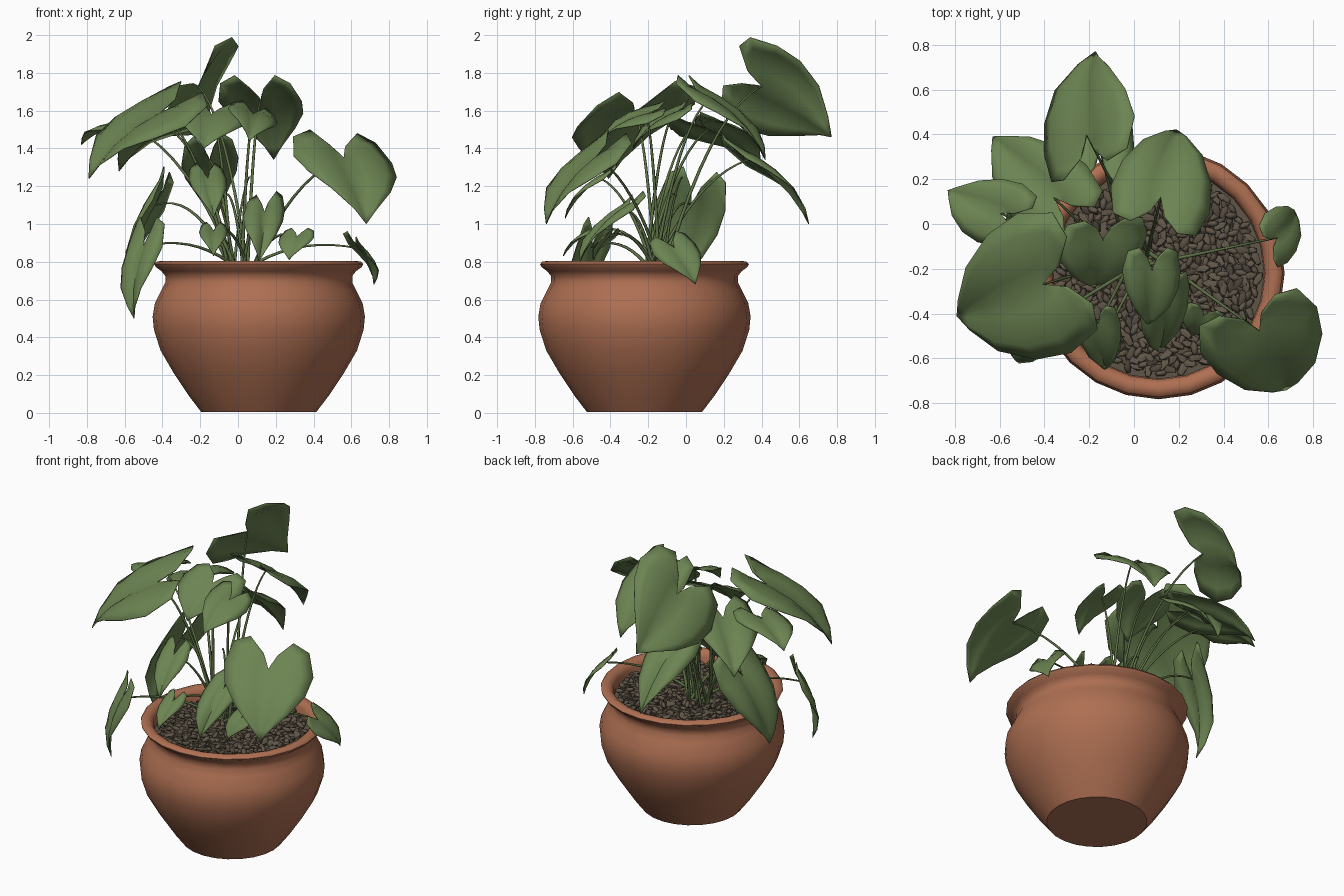
import bpy, bmesh, math, random
from mathutils import Vector, Matrix

if "Cube" in bpy.data.objects:
    bpy.data.objects.remove(bpy.data.objects["Cube"])

random.seed(4)


def material(name, rgb):
    m = bpy.data.materials.new(name)
    m.diffuse_color = (*rgb, 1)
    m.use_nodes = True
    m.node_tree.nodes["Principled BSDF"].inputs["Base Color"].default_value = m.diffuse_color
    return m


TERRACOTTA = material("terracotta", (0.425, 0.16, 0.085))
LEAF = material("leaf green", (0.15, 0.23, 0.085))
STEM = material("stem green", (0.11, 0.165, 0.06))
PEBBLE = material("brown pebbles", (0.118, 0.092, 0.065))
CENTRE = Vector((0.11, -0.22, 0))


def finish(bm, name, mat, smooth=None):
    mesh = bpy.data.meshes.new(name)
    bm.to_mesh(mesh)
    bm.free()
    mesh.materials.append(mat)
    ob = bpy.data.objects.new(name, mesh)
    bpy.context.collection.objects.link(ob)
    if smooth:
        bpy.ops.object.select_all(action='DESELECT')
        ob.select_set(True)
        bpy.context.view_layer.objects.active = ob
        bpy.ops.object.shade_smooth_by_angle(angle=math.radians(smooth))
    return ob


def lathe(name, profile, mat, sides=24):
    bm = bmesh.new()
    vs = [bm.verts.new(CENTRE + Vector((r, 0, z))) for r, z in profile]
    es = [bm.edges.new(p) for p in zip(vs, vs[1:])]
    bmesh.ops.spin(bm, geom=vs + es, cent=CENTRE, axis=(0, 0, 1),
                   angle=2 * math.pi, steps=sides, use_merge=True)
    bmesh.ops.remove_doubles(bm, verts=bm.verts, dist=1e-4)
    bmesh.ops.recalc_face_normals(bm, faces=bm.faces)
    return finish(bm, name, mat, 50)


# Pot: outer belly, neck, rolled rim and inner wall
lathe("pot", [(0, 0.005), (0.305, 0.005), (0.37, 0.09), (0.45, 0.21), (0.52, 0.33),
              (0.555, 0.44), (0.562, 0.51), (0.55, 0.58), (0.515, 0.65),
              (0.495, 0.69), (0.495, 0.725), (0.515, 0.75), (0.545, 0.772),
              (0.553, 0.787), (0.542, 0.8), (0.515, 0.805), (0.49, 0.795), (0.475, 0.77),
              (0.47, 0.70)], TERRACOTTA)

# Soil bed and the long pebbles scattered over it
lathe("soil", [(0, 0.725), (0.475, 0.715)], PEBBLE)
bm = bmesh.new()
for i in range(560):
    r, a = 0.445 * math.sqrt((i + 0.5) / 560), i * 2.39996
    pos = CENTRE + Vector((r * math.cos(a), r * math.sin(a), random.uniform(0.725, 0.75)))
    s = random.uniform(0.8, 1.2)
    turn = (Matrix.Rotation(random.uniform(0, math.pi), 4, 'Z')
            @ Matrix.Rotation(random.uniform(-0.5, 0.5), 4, 'Y')
            @ Matrix.Rotation(random.uniform(-0.5, 0.5), 4, 'X'))
    bmesh.ops.create_icosphere(bm, subdivisions=1, radius=1, matrix=Matrix.Translation(pos)
                               @ turn @ Matrix.Diagonal((0.038 * s, 0.018 * s, 0.015, 1)))
finish(bm, "pebbles", PEBBLE, 45)

# Heart outline of one half leaf: along the midrib, across, and the midrib point it joins
HEART = [(0, 0, 0), (-0.22, 0.16, 0), (-0.42, 0.48, 0), (-0.33, 0.84, 0), (0, 1, 0.08),
         (0.3, 0.9, 0.32), (0.6, 0.6, 0.6), (0.85, 0.22, 0.85), (1, 0, 1)]


def leaf(name, notch, tip, side, arch=0.1):
    n, side = Vector(notch), Vector(side)
    axis = Vector(tip) - n
    up = axis.cross(side).normalized()
    if up.z < 0:
        up = -up
    size = axis.length
    bm = bmesh.new()
    steps = 4
    for s in (1, -1):
        rows = []
        for u, v, m in HEART:
            row = []
            for k in range(steps + 1):
                t = k / steps
                uu, vv = m + (u - m) * t, v * t
                h = size * (arch * 4 * max(uu, -0.2) * (1 - uu) * 0.8
                            + 0.08 * math.sin(vv * math.pi * 0.9)
                            - 0.06 * vv * vv)
                row.append(bm.verts.new(n + axis * uu + side * s * vv + up * h))
            rows.append(row)
        for a, b in zip(rows, rows[1:]):
            for k in range(steps):
                quad = [a[k], a[k + 1], b[k + 1], b[k]]
                bm.faces.new(quad if s > 0 else quad[::-1])
    bmesh.ops.remove_doubles(bm, verts=bm.verts, dist=1e-4)
    bmesh.ops.dissolve_degenerate(bm, edges=bm.edges, dist=1e-5)
    bmesh.ops.recalc_face_normals(bm, faces=bm.faces)
    ob = finish(bm, name, LEAF, 60)
    mod = ob.modifiers.new("thickness", 'SOLIDIFY')
    mod.thickness = 0.005
    mod.offset = 0


def stalk(name, end, radius=0.008):
    # Arching stalk from the root crown to the notch of the leaf
    end = Vector(end)
    base = Vector((0.02 + random.uniform(-0.06, 0.06), -0.16 + random.uniform(-0.06, 0.06), 0.71))
    mid = base.lerp(end, 0.45)
    mid.z = end.z + 0.08 if end.z < 1.2 else base.z + (end.z - base.z) * 0.85
    cu = bpy.data.curves.new(name, 'CURVE')
    cu.dimensions = '3D'
    cu.bevel_depth = radius
    cu.bevel_resolution = 1
    cu.use_fill_caps = True
    sp = cu.splines.new('POLY')
    count = 10
    sp.points.add(count)
    for i in range(count + 1):
        t = i / count
        p = base * (1 - t) ** 2 + mid * 2 * t * (1 - t) + end * t * t
        sp.points[i].co = (*p, 1)
        sp.points[i].radius = 1.3 - 0.7 * t
    cu.materials.append(STEM)
    bpy.context.collection.objects.link(bpy.data.objects.new(name, cu))


# Tall leaves: notch, tip, half-width vector
TALL = [
    ((-0.21, 0.40, 1.73), (-0.17, 0.77, 1.46), (0.20, 0.09, 0.22)),
    ((0.12, 0.12, 1.66), (0.19, 0.42, 1.34), (0.22, -0.06, 0.0)),
    ((-0.36, 0.12, 1.50), (-0.63, 0.39, 1.28), (0.14, 0.15, 0.02)),
    ((-0.15, 0.33, 1.34), (-0.12, 0.65, 1.00), (0.15, 0.0, 0.02)),
    ((-0.60, 0.05, 1.53), (-0.83, 0.15, 1.42), (0.10, 0.13, 0.02)),
    ((-0.14, -0.07, 1.58), (-0.18, -0.28, 1.40), (0.20, 0.02, -0.02)),
    ((0.08, -0.21, 1.58), (0.06, -0.45, 1.44), (0.13, 0.0, -0.04)),
    ((0.56, -0.48, 1.35), (0.68, -0.74, 1.00), (0.26, 0.10, -0.02)),
    ((-0.41, -0.27, 1.59), (-0.79, -0.41, 1.24), (0.12, -0.31, -0.06)),
]
# Low leaves near the soil and hanging over the rim
LOW = [
    ((0.14, -0.35, 1.06), (0.11, -0.56, 0.80), (0.11, 0.06, 0.02)),
    ((0.64, -0.06, 0.87), (0.72, 0.05, 0.68), (0.05, -0.11, -0.03)),
    ((0.31, -0.41, 0.93), (0.27, -0.49, 0.81), (0.09, -0.03, 0.0)),
    ((-0.16, -0.45, 1.24), (-0.13, -0.64, 1.03), (0.10, 0.0, 0.0)),
    ((-0.50, -0.50, 0.88), (-0.55, -0.55, 0.50), (0.09, -0.09, 0.0)),
    ((-0.44, 0.03, 1.10), (-0.56, -0.08, 0.64), (0.03, 0.18, -0.03)),
    ((-0.13, -0.50, 0.96), (-0.13, -0.65, 0.83), (0.075, 0.0, 0.0)),
]
for label, group in (("tall", TALL), ("low", LOW)):
    for i, (notch, tip, side) in enumerate(group, 1):
        leaf(f"{label}_leaf_{i}", notch, tip, side)
        stalk(f"{label}_stalk_{i}", notch)

# A few bare shoots at the crown
for i, end in enumerate([(-0.08, -0.05, 1.15), (0.06, -0.02, 1.25)], 1):
    stalk(f"shoot_{i}", end, 0.007)
